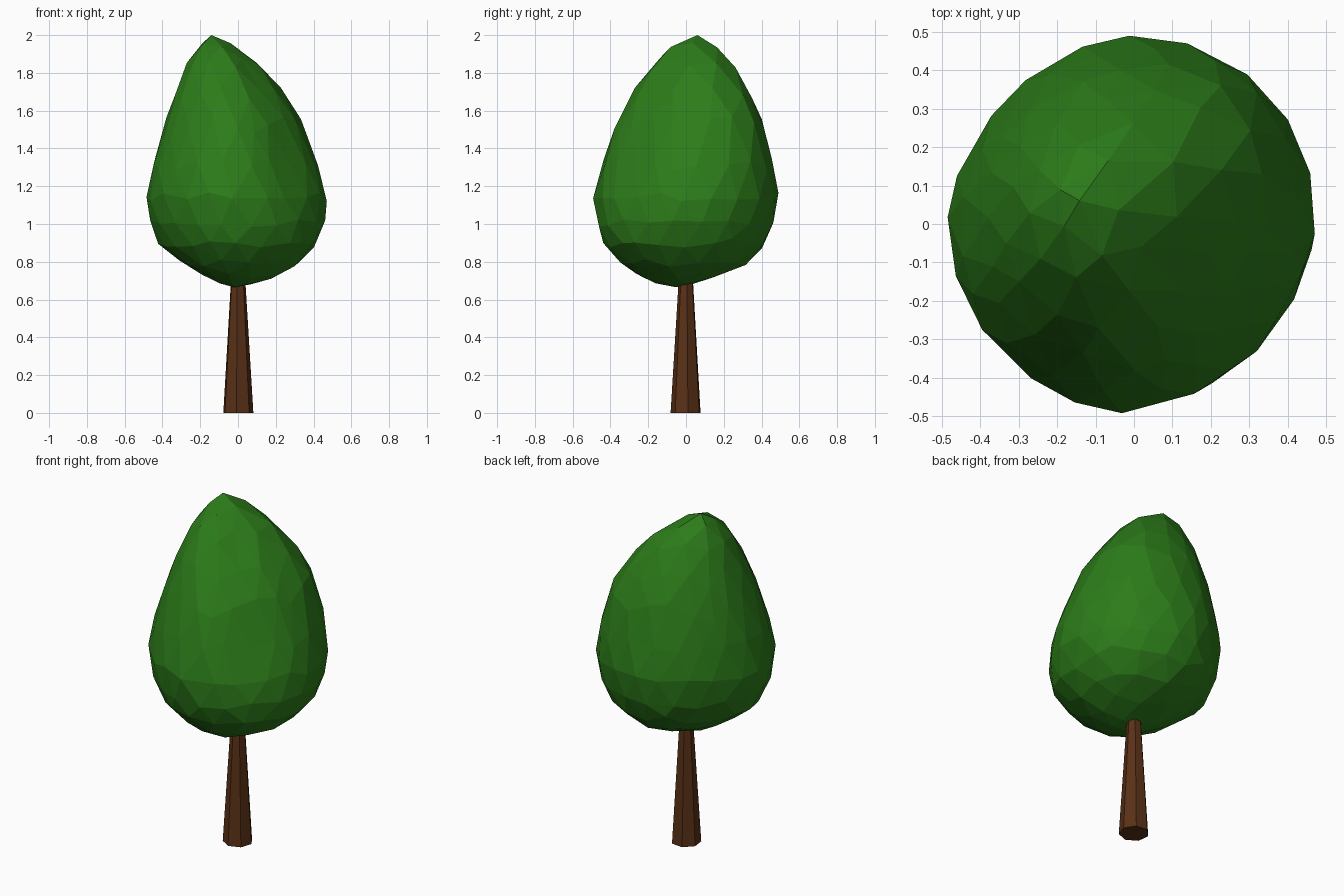
import bpy, bmesh, math, random
from mathutils import Matrix, Vector

if "Cube" in bpy.data.objects:
    bpy.data.objects.remove(bpy.data.objects["Cube"])

random.seed(4)


def finish(bm, name, color):
    bmesh.ops.recalc_face_normals(bm, faces=bm.faces)
    mesh = bpy.data.meshes.new(name)
    bm.to_mesh(mesh)
    bm.free()
    obj = bpy.data.objects.new(name, mesh)
    bpy.context.collection.objects.link(obj)
    mat = bpy.data.materials.new(name + "_color")
    mat.diffuse_color = (*color, 1)
    mat.use_nodes = True
    mat.node_tree.nodes["Principled BSDF"].inputs["Base Color"].default_value = mat.diffuse_color
    mesh.materials.append(mat)
    return obj


# Crown slices: ball latitude, height, reach in 8 directions (E NE N NW W SW S SE)
SLICES = [
    (-90, 0.665, (-.02, -.05, -.05, -.02, .02, .05, .05, .02)),
    (-70, 0.69, (.13, .10, .08, .10, .11, .15, .20, .15)),
    (-48, 0.77, (.30, .30, .30, .25, .26, .30, .33, .30)),
    (-28, 0.90, (.42, .42, .43, .40, .425, .42, .435, .43)),
    (-10, 1.05, (.475, .475, .478, .45, .475, .47, .487, .46)),
    (6, 1.20, (.46, .49, .487, .46, .485, .475, .49, .415)),
    (32, 1.55, (.32, .42, .40, .385, .38, .37, .365, .295)),
    (55, 1.80, (.16, .27, .28, .30, .295, .27, .23, .14)),
    (75, 1.95, (-.02, .06, .16, .20, .22, .14, .09, -.03)),
    (90, 2.00, (-.14, -.055, .06, .14, .14, .055, -.06, -.14)),
]


def slice_point(row, angle):
    _, z, reach = row
    centre = Vector(((reach[0] - reach[4]) / 2, (reach[2] - reach[6]) / 2))
    step = (angle / (math.pi / 4)) % 8
    i, f = int(step) % 8, step % 1

    def radius(k):
        d = Vector((math.cos(k * math.pi / 4), math.sin(k * math.pi / 4)))
        return max(0, reach[k] - centre.dot(d))

    r = radius(i) * (1 - f) + radius((i + 1) % 8) * f
    return Vector((centre.x + r * math.cos(angle), centre.y + r * math.sin(angle), z))


# Leafy crown: faceted ball reshaped to the leaning egg outline
bm = bmesh.new()
bmesh.ops.create_icosphere(bm, subdivisions=3, radius=1)
for v in bm.verts:
    lat = math.degrees(math.asin(max(-1, min(1, v.co.normalized().z))))
    angle = math.atan2(v.co.y, v.co.x)
    if abs(lat) < 85:
        lat += random.uniform(-2.5, 2.5)
        angle += random.uniform(-.05, .05)
    for a, b in zip(SLICES, SLICES[1:]):
        if lat <= b[0] or b is SLICES[-1]:
            t = max(0, min(1, (lat - a[0]) / (b[0] - a[0])))
            p = slice_point(a, angle).lerp(slice_point(b, angle), t)
            break
    v.co = (p.x * 1.01, p.y * 1.01, p.z)
crown = finish(bm, "crown", (.025, .2, .01))

# Trunk: tapered seven-sided post running into the crown
bm = bmesh.new()
bmesh.ops.create_cone(bm, cap_ends=True, segments=7, radius1=.082, radius2=.038,
                      depth=.72, matrix=Matrix.Translation((0, 0, .36)) @ Matrix.Rotation(.35, 4, 'Z'))
trunk = finish(bm, "trunk", (.1, .03, .008))
